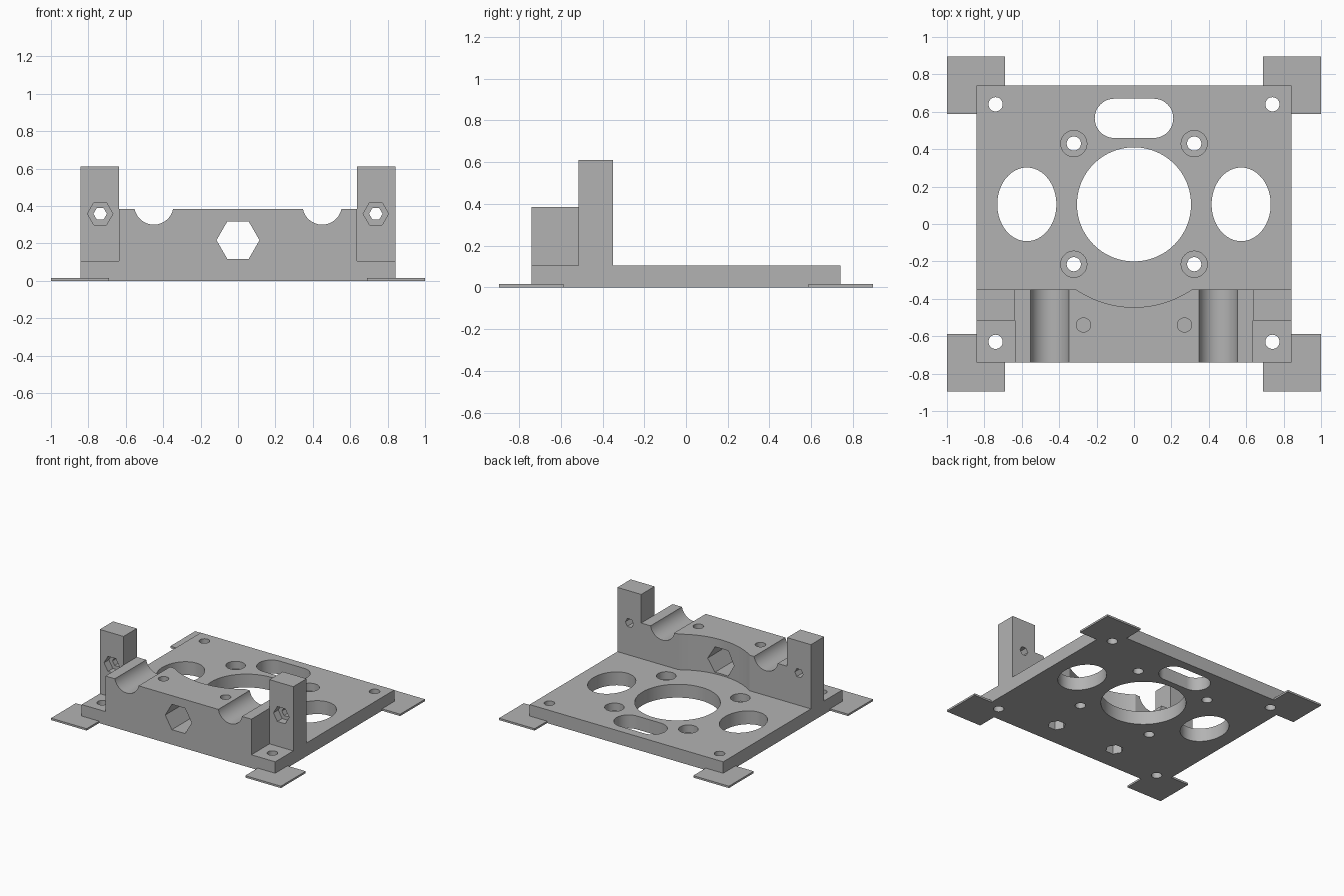
import bpy, bmesh
from math import sin, cos, pi, radians, asin

cube = bpy.data.objects.get("Cube")
if cube:
    bpy.data.objects.remove(cube, do_unlink=True)

grey = bpy.data.materials.new("plain grey")
grey.use_nodes = True
grey.diffuse_color = (0.45, 0.45, 0.45, 1)
grey.node_tree.nodes["Principled BSDF"].inputs["Base Color"].default_value = (0.45, 0.45, 0.45, 1)

HALF_X, HALF_Y = 0.842, 0.74
PLATE_TOP, BLOCK_TOP, TOWER_TOP = 0.105, 0.385, 0.61
TOWER_X, TOWER_Y, BLOCK_BACK = 0.635, -0.515, -0.35
BORE_Y = 0.105


def prism(name, pts, lo, hi, axis="z"):
    """Extrude a 2D outline along z, or an (x, z) outline along y."""
    bm = bmesh.new()
    place = (lambda a, b, c: (a, b, c)) if axis == "z" else (lambda a, b, c: (a, c, b))
    rings = [[bm.verts.new(place(a, b, c)) for a, b in pts] for c in (lo, hi)]
    n = len(pts)
    bm.faces.new(rings[0])
    bm.faces.new(rings[1])
    for i in range(n):
        j = (i + 1) % n
        bm.faces.new((rings[0][i], rings[0][j], rings[1][j], rings[1][i]))
    bmesh.ops.recalc_face_normals(bm, faces=bm.faces)
    mesh = bpy.data.meshes.new(name)
    bm.to_mesh(mesh)
    bm.free()
    mesh.materials.append(grey)
    obj = bpy.data.objects.new(name, mesh)
    bpy.context.collection.objects.link(obj)
    return obj


def rect(x0, x1, y0, y1):
    return [(x0, y0), (x1, y0), (x1, y1), (x0, y1)]


def oval(x, y, rx, ry=None, n=48):
    ry = ry or rx
    return [(x + rx * cos(2 * pi * i / n), y + ry * sin(2 * pi * i / n)) for i in range(n)]


def arc(x, y, r, a0, a1, n=24):
    return [(x + r * cos(a0 + (a1 - a0) * i / n), y + r * sin(a0 + (a1 - a0) * i / n))
            for i in range(n + 1)]


def cut(obj, pts, lo, hi, axis="z"):
    """Subtract a prism from the object and discard the cutter."""
    cutter = prism("cutter", pts, lo, hi, axis)
    cutter.hide_render = True
    mod = obj.modifiers.new("cut", "BOOLEAN")
    mod.operation, mod.solver, mod.object = "DIFFERENCE", "EXACT", cutter
    bpy.context.view_layer.objects.active = obj
    bpy.ops.object.modifier_apply(modifier=mod.name)
    bpy.data.objects.remove(cutter, do_unlink=True)


# Base plate with its large bore and cable slot
plate = prism("base_plate", rect(-HALF_X, HALF_X, -HALF_Y, HALF_Y), 0, PLATE_TOP)
cut(plate, oval(0, BORE_Y, 0.305, n=96), -1, 1)
slot = arc(0.105, 0.565, 0.105, -pi / 2, pi / 2) + arc(-0.105, 0.565, 0.105, pi / 2, 1.5 * pi)
cut(plate, slot, -1, 1)

# Carrier block with a back face scooped around the bore
sweep = asin(0.309 / 0.55)
scoop = arc(0, BORE_Y, 0.55, -pi / 2 + sweep, -pi / 2 - sweep, 32)
outline = [(-TOWER_X, -HALF_Y), (TOWER_X, -HALF_Y), (TOWER_X, BLOCK_BACK)] + scoop + [(-TOWER_X, BLOCK_BACK)]
block = prism("carrier_block", outline, PLATE_TOP, BLOCK_TOP)
cut(block, oval(0, 0.217, 0.115, n=6), -1, 0, "y")

parts = [plate, block]
for s, side in ((1, "left"), (-1, "right")):
    # Side windows, corner holes and counterbored mounting holes
    cut(plate, oval(s * 0.573, BORE_Y, 0.158, 0.197, 64), -1, 1)
    for y in (0.64, -0.63):
        cut(plate, oval(s * 0.74, y, 0.038, n=32), -1, 1)
    for y in (0.43, -0.215):
        cut(plate, oval(s * 0.322, y, 0.038, n=32), -1, 1)
        cut(plate, oval(s * 0.322, y, 0.07, n=32), 0.045, 1)

    # Rod channels, clamp screw holes and nut pockets underneath
    cut(block, oval(s * 0.45, 0.405, 0.105, n=64), -1, 0, "y")
    cut(block, oval(s * 0.27, -0.54, 0.038, n=32), 0.2, 1)
    cut(plate, oval(s * 0.27, -0.54, 0.065, n=6), -1, 1)

    # Upright tower with a screw hole and nut pocket
    xs = sorted((s * TOWER_X, s * HALF_X))
    tower = prism(side + "_tower", rect(*xs, TOWER_Y, BLOCK_BACK), PLATE_TOP, TOWER_TOP)
    cut(tower, oval(s * 0.737, 0.358, 0.036, n=6), -1, 0, "y")
    cut(tower, oval(s * 0.737, 0.358, 0.068, n=6), -1, TOWER_Y + 0.06, "y")
    parts.append(tower)

    # Thin corner pads wrapped around the plate corners
    for t, end in ((1, "back"), (-1, "front")):
        corner = [(0.69, HALF_Y), (HALF_X, HALF_Y), (HALF_X, 0.587), (1, 0.587), (1, 0.895), (0.69, 0.895)]
        parts.append(prism(f"{end}_{side}_pad", [(s * x, t * y) for x, y in corner], 0, 0.015))

# Smooth the round walls and keep the edges crisp
bpy.ops.object.select_all(action="DESELECT")
for obj in parts:
    obj.select_set(True)
bpy.context.view_layer.objects.active = plate
bpy.ops.object.shade_smooth_by_angle(angle=radians(30))
